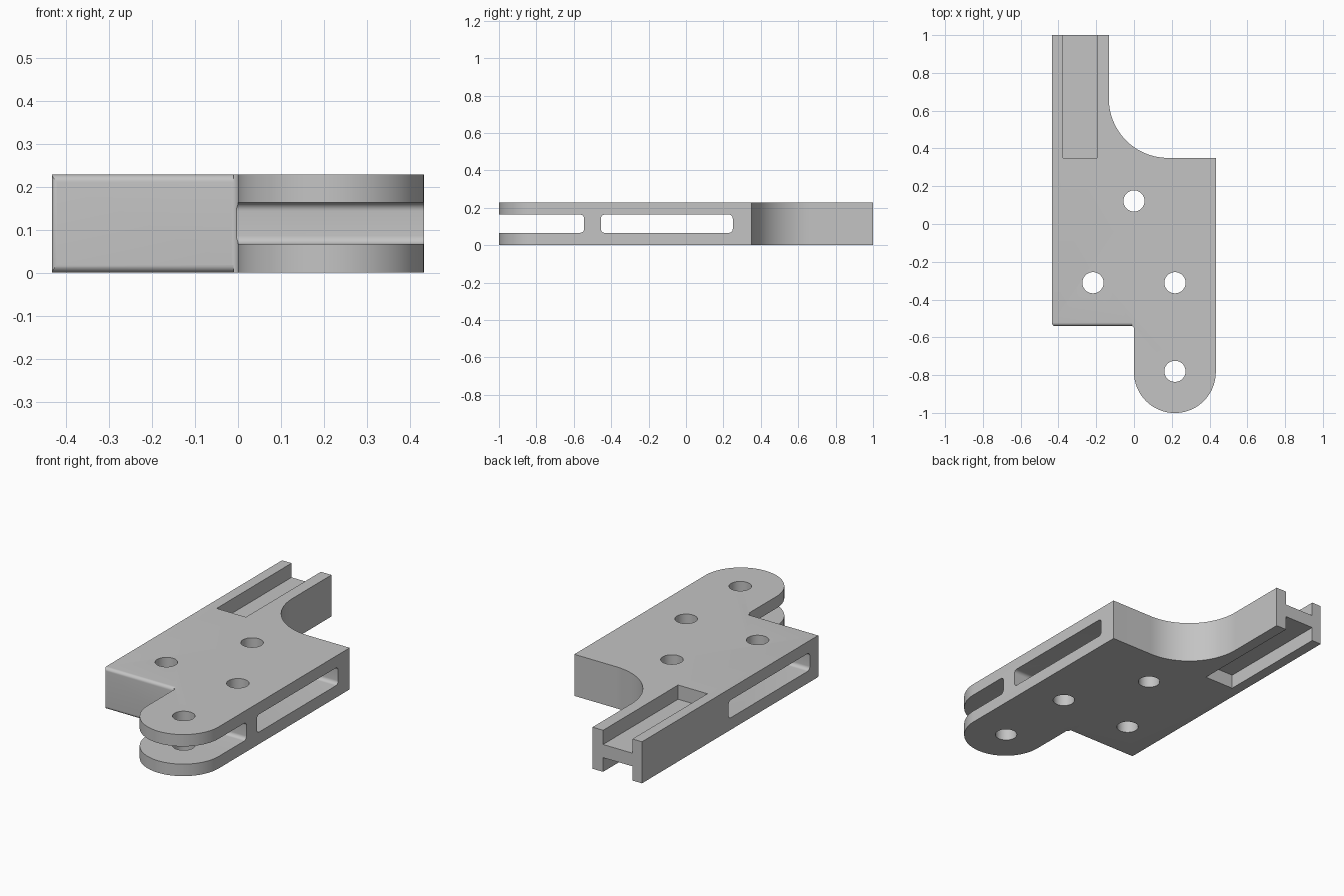
import bpy
import bmesh
from math import sin, cos, radians

if "Cube" in bpy.data.objects:
    bpy.data.objects.remove(bpy.data.objects["Cube"], do_unlink=True)

HEIGHT = 0.228
HALF_W = 0.433
FRONT_Y = -0.54

grey = bpy.data.materials.new("plain_grey")
grey.use_nodes = True
colour = (0.55, 0.55, 0.55, 1)
grey.diffuse_color = colour
grey.node_tree.nodes["Principled BSDF"].inputs["Base Color"].default_value = colour


def arc(cx, cy, r, start, end, n=8):
    angles = [radians(start + (end - start) * i / n) for i in range(n + 1)]
    return [(cx + r * cos(a), cy + r * sin(a)) for a in angles]


def rounded_rect(x0, x1, y0, y1, r):
    return (arc(x1 - r, y1 - r, r, 0, 90) + arc(x0 + r, y1 - r, r, 90, 180)
            + arc(x0 + r, y0 + r, r, 180, 270) + arc(x1 - r, y0 + r, r, 270, 360))


def prism(name, points, low, high, axis="z"):
    """Extrude a closed profile along z (xy profile) or x (yz profile)."""
    def place(p, h):
        return (p[0], p[1], h) if axis == "z" else (h, p[0], p[1])
    bm = bmesh.new()
    bottom = [bm.verts.new(place(p, low)) for p in points]
    top = [bm.verts.new(place(p, high)) for p in points]
    bm.faces.new(bottom[::-1])
    bm.faces.new(top)
    for i in range(len(points)):
        j = (i + 1) % len(points)
        bm.faces.new((bottom[i], bottom[j], top[j], top[i]))
    bmesh.ops.recalc_face_normals(bm, faces=bm.faces)
    mesh = bpy.data.meshes.new(name)
    bm.to_mesh(mesh)
    bm.free()
    mesh.materials.append(grey)
    obj = bpy.data.objects.new(name, mesh)
    bpy.context.collection.objects.link(obj)
    return obj


def select_only(obj):
    bpy.ops.object.select_all(action="DESELECT")
    obj.select_set(True)
    bpy.context.view_layer.objects.active = obj


def cut(body, cutter):
    cutter.hide_render = True
    mod = body.modifiers.new(cutter.name, "BOOLEAN")
    mod.operation = "DIFFERENCE"
    mod.solver = "EXACT"
    mod.object = cutter
    select_only(body)
    bpy.ops.object.modifier_apply(modifier=mod.name)
    bpy.data.objects.remove(cutter, do_unlink=True)


# Plate outline: long arm at the back, scooped corner, rounded fork lug
outline = [(-HALF_W, 1)]
outline += arc(-HALF_W + 0.012, FRONT_Y + 0.012, 0.012, 180, 270, 4)
outline += arc(-0.015, FRONT_Y - 0.015, 0.015, 90, 0, 6)
outline += arc(HALF_W / 2, -0.784, HALF_W / 2, 180, 360, 48)
outline += [(HALF_W, 0.35)]
outline += arc(0.18, 0.663, 0.313, 270, 180, 32)
outline += [(-0.133, 1)]
body = prism("hinge_bracket", outline, 0, HEIGHT)

# Rounded top and bottom edges of the front shoulder
R = 0.018
edge = arc(FRONT_Y + R, HEIGHT - R, R, 180, 90)
edge += [(FRONT_Y + R, HEIGHT + 0.03), (FRONT_Y - 0.03, HEIGHT + 0.03),
         (FRONT_Y - 0.03, HEIGHT - R)]
cut(body, prism("top_edge_cutter", edge, -0.5, -0.01, "x"))
mirrored = [(y, HEIGHT - z) for y, z in edge]
cut(body, prism("bottom_edge_cutter", mirrored, -0.5, -0.01, "x"))

# Side window through the plate and the open slot of the fork
window = rounded_rect(-0.455, 0.25, 0.066, 0.163, 0.02)
cut(body, prism("window_cutter", window, -0.6, 0.6, "x"))
slot = rounded_rect(-1.1, -0.545, 0.066, 0.163, 0.02)
cut(body, prism("fork_cutter", slot, -0.02, 0.6, "x"))

# Channels above and below the web of the arm
channel = [(-0.375, 0.35), (-0.197, 0.35), (-0.197, 1.1), (-0.375, 1.1)]
DEPTH = 0.078
cut(body, prism("top_channel_cutter", channel, HEIGHT - DEPTH, HEIGHT + 0.1))
cut(body, prism("bottom_channel_cutter", channel, -0.1, DEPTH))

# Bolt holes
for x, y in [(0, 0.122), (-0.217, -0.311), (0.217, -0.311), (0.217, -0.78)]:
    cut(body, prism("hole_cutter", arc(x, y, 0.056, 0, 352.5, 47), -0.1, 0.4))

select_only(body)
bpy.ops.object.shade_smooth_by_angle(angle=radians(30))
